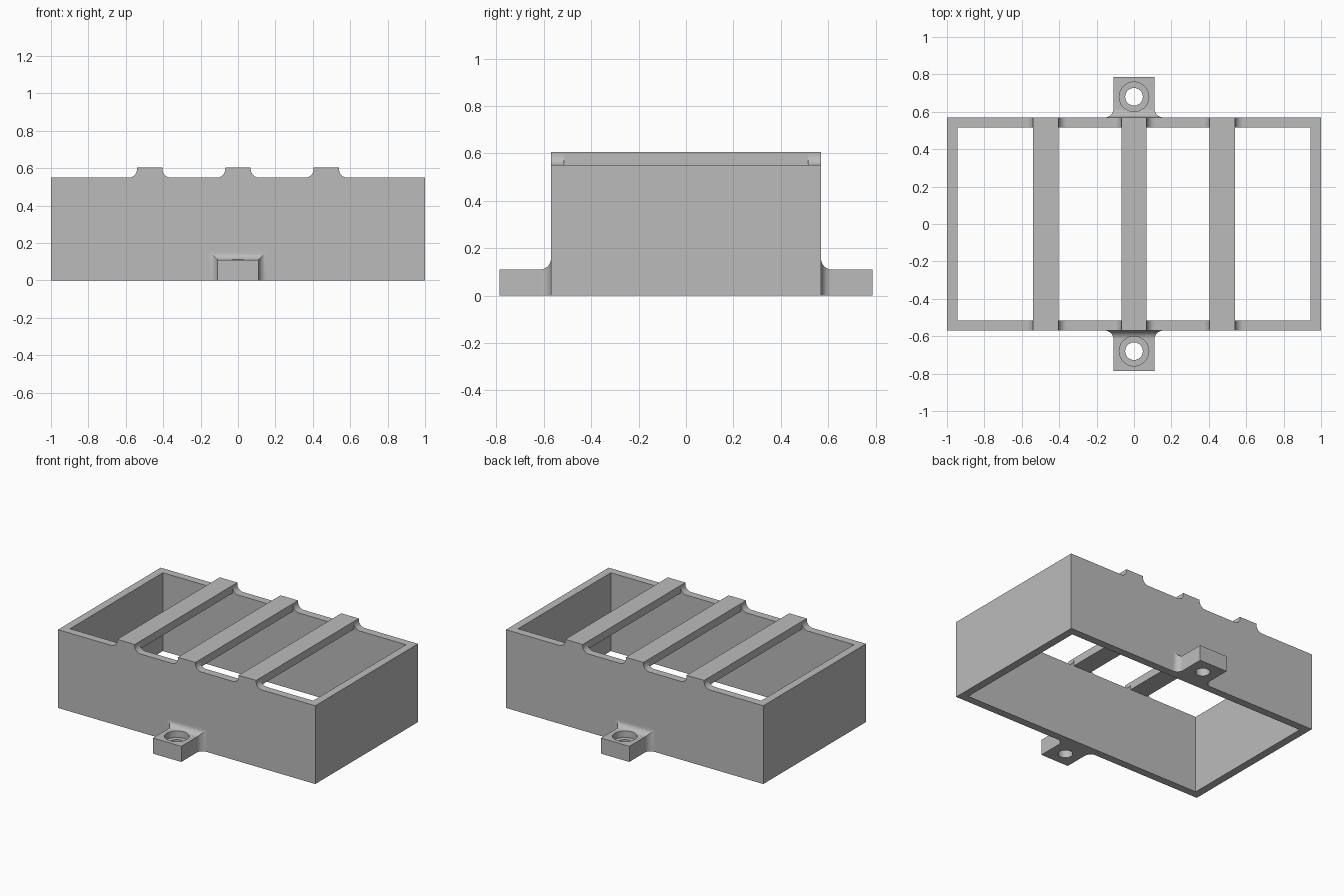
import bpy, bmesh, math
from mathutils import Vector

if "Cube" in bpy.data.objects:
    bpy.data.objects.remove(bpy.data.objects["Cube"])

grey = bpy.data.materials.new("plain grey")
grey.use_nodes = True
grey.diffuse_color = (0.5, 0.5, 0.5, 1)
grey.node_tree.nodes["Principled BSDF"].inputs["Base Color"].default_value = (0.5, 0.5, 0.5, 1)

HALF_Y, WALL, RIM, TOP = 0.57, 0.055, 0.55, 0.605
BAR_HALF, FILLET, STEPS = 0.068, 0.045, 10


def loft(name, sections):
    """Solid skinned through matching closed sections."""
    bm = bmesh.new()
    rings = [[bm.verts.new(p) for p in s] for s in sections]
    n = len(rings[0])
    for a, b in zip(rings, rings[1:]):
        for i in range(n):
            j = (i + 1) % n
            bm.faces.new((a[i], a[j], b[j], b[i]))
    bm.faces.new(rings[0])
    bm.faces.new(rings[-1])
    bmesh.ops.recalc_face_normals(bm, faces=bm.faces)
    mesh = bpy.data.meshes.new(name)
    bm.to_mesh(mesh)
    bm.free()
    ob = bpy.data.objects.new(name, mesh)
    bpy.context.collection.objects.link(ob)
    mesh.materials.append(grey)
    return ob


def box(name, x0, x1, y0, y1, z0, z1):
    return loft(name, [[(x0, y0, z), (x1, y0, z), (x1, y1, z), (x0, y1, z)] for z in (z0, z1)])


def activate(ob):
    bpy.ops.object.select_all(action='DESELECT')
    ob.select_set(True)
    bpy.context.view_layer.objects.active = ob


def cut(ob, cutter):
    cutter.hide_render = True
    mod = ob.modifiers.new("cut", 'BOOLEAN')
    mod.operation, mod.solver, mod.object = 'DIFFERENCE', 'EXACT', cutter
    activate(ob)
    bpy.ops.object.modifier_apply(modifier=mod.name)
    bpy.data.objects.remove(cutter)


def smooth(ob):
    activate(ob)
    bpy.ops.object.shade_smooth_by_angle(angle=math.radians(30))


def cylinder(name, y, radius, z0, z1, n=48):
    turn = [2 * math.pi * i / n for i in range(n)]
    return loft(name, [[(radius * math.cos(a), y + radius * math.sin(a), z) for a in turn]
                       for z in (z0, z1)])


# Quarter-circle fillet: (distance from the wall, extra width)
curve = [(FILLET * (1 - math.sin(a)), FILLET * (1 - math.cos(a)))
         for a in (math.pi / 2 * (1 - i / STEPS) for i in range(STEPS + 1))]

# Open rectangular frame
frame = box("frame", -1, 1, -HALF_Y, HALF_Y, 0, RIM)
cut(frame, box("frame_opening", -1 + WALL, 1 - WALL, -HALF_Y + WALL, HALF_Y - WALL, -1, 1))

# Cross bars, with flared feet resting on the rim
foot_half = [(BAR_HALF + e, RIM + d) for d, e in curve] + [(BAR_HALF, TOP)]
foot = foot_half + [(-x, z) for x, z in reversed(foot_half)]
for label, cx in (("right", -0.472), ("middle", 0), ("left", 0.472)):
    box(label + "_bar", cx - BAR_HALF, cx + BAR_HALF,
        -HALF_Y + WALL, HALF_Y - WALL, RIM, TOP)
    for end, side in (("front", -1), ("back", 1)):
        smooth(loft(f"{label}_bar_{end}_foot",
                    [[(cx + x, side * y, z) for x, z in foot] for y in (HALF_Y - WALL, HALF_Y)]))

# Mounting tabs, blended into the wall and counterbored for a screw
for end, side in (("front", -1), ("back", 1)):
    sections = []
    for d, e in curve + [(0.217, 0)]:
        w, h, y = 0.11 + e, 0.11 + e, side * (HALF_Y + d)
        sections.append([(-w, y, 0), (w, y, 0), (w, y, h), (-w, y, h)])
    tab = loft(end + "_mounting_tab", sections)
    cut(tab, cylinder("screw_hole", side * 0.68, 0.047, -0.1, 0.3))
    cut(tab, cylinder("screw_head_recess", side * 0.68, 0.079, 0.065, 0.3))
    smooth(tab)
